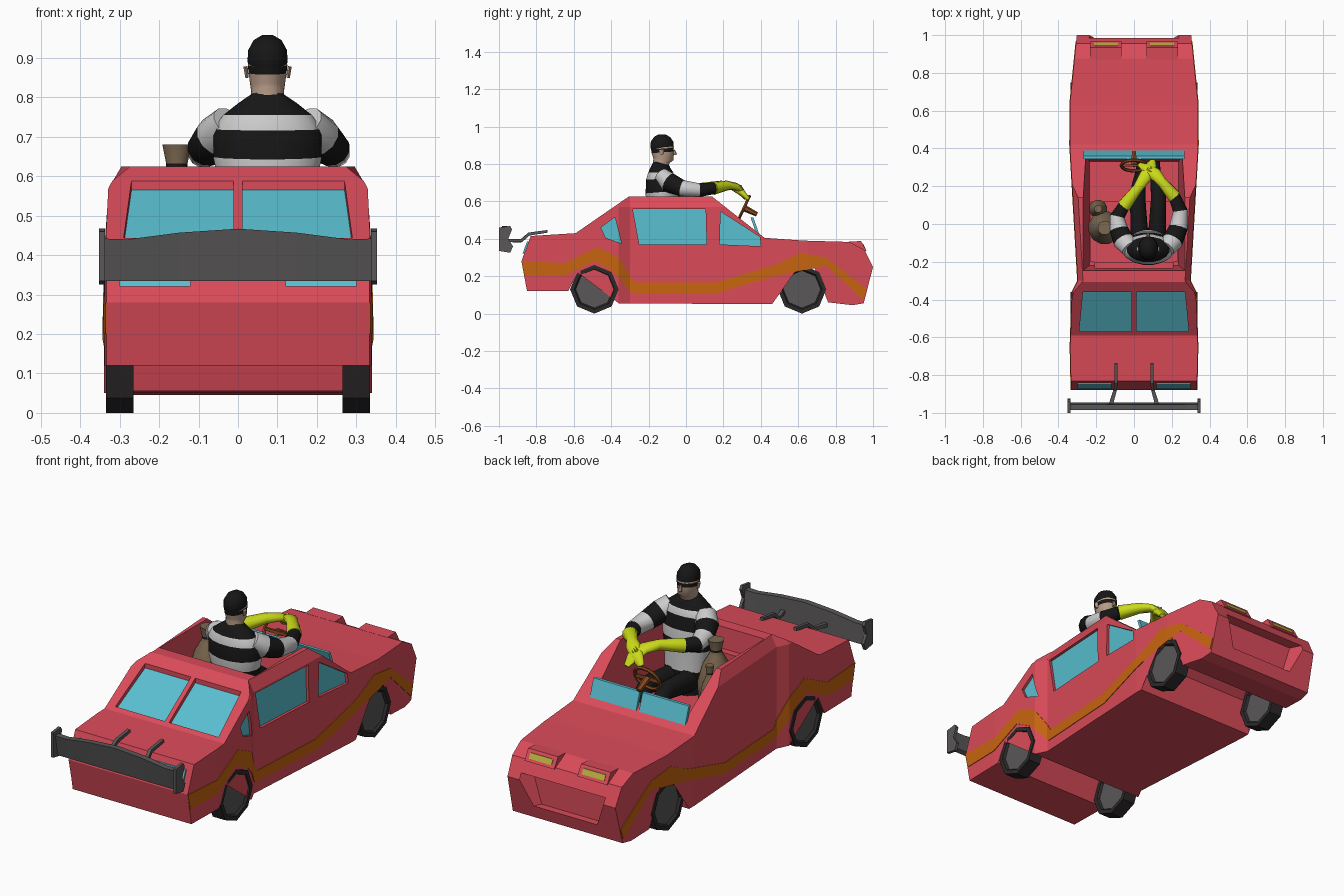
import bpy, bmesh, math
from mathutils import Vector, Matrix

if "Cube" in bpy.data.objects:
    bpy.data.objects.remove(bpy.data.objects["Cube"])

def material(name, rgb):
    m = bpy.data.materials.new(name)
    m.diffuse_color = (*rgb, 1)
    m.use_nodes = True
    m.node_tree.nodes["Principled BSDF"].inputs["Base Color"].default_value = m.diffuse_color
    return m

RED = material("red_paint", (.70, .07, .10))
BLUE = material("blue_glass", (.10, .52, .63))
ORANGE = material("orange_stripe", (.58, .13, .005))
GREY = material("dark_grey", (.10, .095, .095))
TYRE = material("tyre", (.025, .022, .022))
BLACK = material("black_cloth", (.008, .008, .008))
WHITE = material("white_cloth", (.62, .62, .62))
SKIN = material("skin", (.48, .33, .25))
GLOVE = material("yellow_glove", (.60, .70, .01))
SACK = material("sack_cloth", (.20, .14, .08))
WOOD = material("wheel_brown", (.25, .07, .015))
LAMP = material("lamp_yellow", (.50, .42, .05))

def add(name, bm, *mats, smooth=False):
    bmesh.ops.recalc_face_normals(bm, faces=bm.faces[:])
    me = bpy.data.meshes.new(name)
    bm.to_mesh(me)
    bm.free()
    for m in mats:
        me.materials.append(m)
    ob = bpy.data.objects.new(name, me)
    bpy.context.collection.objects.link(ob)
    if smooth:
        bpy.ops.object.select_all(action='DESELECT')
        ob.select_set(True)
        bpy.context.view_layer.objects.active = ob
        bpy.ops.object.shade_smooth_by_angle(angle=math.radians(50))
    return ob

def bridge(rings):
    """Mesh from equal closed rings of points, capped at both ends."""
    bm = bmesh.new()
    vs = [[bm.verts.new(p) for p in r] for r in rings]
    n = len(vs[0])
    for k, (a, b) in enumerate(zip(vs, vs[1:])):
        for i in range(n):
            bm.faces.new((a[i], a[(i+1) % n], b[(i+1) % n], b[i])).material_index = k
    bm.faces.new(vs[0])
    bm.faces.new(vs[-1]).material_index = len(vs) - 2
    return bm

def prism(pts, x0, x1):
    return bridge([[(x, y, z) for y, z in pts] for x in (x0, x1)])

def loft(name, rings, bands, n=12, smooth=True):
    """Elliptical tube: rings of (centre, rx, ry), one material per band."""
    c = [Vector(r[0]) for r in rings]
    out = []
    for i, (_, rx, ry) in enumerate(rings):
        d = (c[min(i+1, len(c)-1)] - c[max(i-1, 0)]).normalized()
        s = (Vector((1, 0, 0)) - d * d.x).normalized()
        t = d.cross(s)
        out.append([c[i] + s*rx*math.cos(a) + t*ry*math.sin(a)
                    for a in (2*math.pi*(k+.5)/n for k in range(n))])
    bm = bridge(out)
    mats = list(dict.fromkeys(bands))
    for f in bm.faces:
        f.material_index = mats.index(bands[min(f.material_index, len(bands)-1)])
    return add(name, bm, *mats, smooth=smooth)

def box(name, x, y, z, mat):
    return add(name, prism([(y[0], z[0]), (y[1], z[0]), (y[1], z[1]), (y[0], z[1])], *x), mat)

def cut(ob, cutter):
    mod = ob.modifiers.new("cut", 'BOOLEAN')
    mod.operation, mod.solver, mod.object = 'DIFFERENCE', 'EXACT', cutter
    bpy.context.view_layer.objects.active = ob
    bpy.ops.object.modifier_apply(modifier=mod.name)
    bpy.data.objects.remove(cutter)

# Half width of the body along its length, pinched behind the doors
PLAN = [(-1, .325), (-.88, .333), (-.65, .338), (-.36, .328), (-.30, .298),
        (.42, .34), (.65, .338), (1.0, .303)]

def width(y, z):
    w = PLAN[0][1] if y < -1 else PLAN[-1][1]
    for (a, wa), (b, wb) in zip(PLAN, PLAN[1:]):
        if a <= y <= b:
            w = wa + (wb - wa) * (y - a) / (b - a)
    return w - .028 * max(0, (z - .57) / .055)

def bend(bm, fn):
    bmesh.ops.triangulate(bm, faces=bm.faces[:])
    for co, no in [((0, y, 0), (0, 1, 0)) for y, _ in PLAN[1:-1]] + [((0, 0, .57), (0, 0, 1))]:
        bmesh.ops.bisect_plane(bm, geom=bm.verts[:]+bm.edges[:]+bm.faces[:],
                               plane_co=co, plane_no=no, dist=1e-5)
    for v in bm.verts:
        v.co.x = fn(v.co.x, width(v.co.y, v.co.z))
    return bm

def side_solid(name, pts, s, inner, outer, mat):
    bm = bend(prism(pts, 0, 1), lambda x, w: s * (w + inner + (outer - inner) * x))
    return add(name, bm, mat)

# Body shell from its side profile, with both wheel arches
profile = [(-.85, .12), (-.63, .12), (-.58, .22), (-.49, .272), (-.41, .225), (-.36, .055),
           (.46, .05), (.50, .2), (.56, .25), (.62, .275), (.71, .25), (.75, .19), (.76, .06),
           (.89, .045), (.95, .055), (1.0, .25), (.955, .34), (.875, .383), (.63, .39),
           (.42, .405), (.14, .625), (-.307, .625), (-.59, .43), (-.83, .415), (-.88, .28)]
body = add("car_body", bend(prism(profile, -1, 1), lambda x, w: x * w), RED)

# Open cabin, tapering to the floor
cut(body, add("cabin_cutter", bridge([
    [(-a, b, z), (a, b, z), (a, c, z), (-a, c, z)]
    for a, b, c, z in ((.235, -.22, .33, .2), (.275, -.25, .375, .7))]), RED))
# Nose recess
cut(body, add("nose_cutter", bridge([
    [(-a, y, .12), (a, y, .12), (a + .05, y, .28), (-a - .05, y, .28)]
    for a, y in ((.16, .93), (.22, 1.05))]), RED))

# Recessed side windows and wavy side stripe
windows = {"door_window": [(-.285, .56), (.105, .56), (.11, .37), (-.25, .37)],
           "front_quarter_window": [(.185, .545), (.395, .41), (.40, .36), (.18, .37)],
           "rear_quarter_window": [(-.455, .46), (-.38, .515), (-.345, .375), (-.43, .405)]}
stripe = [(-.88, .28), (-.65, .27), (-.475, .355), (-.36, .30), (-.275, .165), (.155, .165),
          (.475, .26), (.61, .325), (.75, .30), (.965, .13), (.948, .075), (.75, .255),
          (.61, .293), (.475, .2), (.165, .11), (-.29, .11), (-.39, .225), (-.49, .28),
          (-.655, .2), (-.862, .2)]
for s, side in ((1, "right"), (-1, "left")):
    for name, pts in windows.items():
        cut(body, side_solid("window_cutter", pts, s, -.02, .06, RED))
        side_solid(f"{name}_{side}", pts, s, -.03, -.014, BLUE)
    side_solid(f"side_stripe_{side}", stripe, s, -.006, .003, ORANGE)

    # Rear window half, sunk in the sloping back
    def slab(lo, hi):
        return bridge([[(s*.012, -.36, .585+h), (s*.27, -.36, .585+h),
                        (s*.29, -.57, .444+h), (s*.012, -.57, .444+h)] for h in (lo, hi)])
    cut(body, add("rear_cutter", slab(-.025, .06), RED))
    add(f"rear_window_{side}", slab(-.04, -.02), BLUE)

    # Windscreen half, tail lamp, headlamp pod
    add(f"windscreen_{side}", prism([(.385, .40), (.40, .40), (.36, .515), (.345, .515)],
                                    s*.008, s*.268), BLUE)
    add(f"tail_lamp_{side}", prism([(-.85, .385), (-.874, .32), (-.85, .32), (-.83, .385)],
                                   s*.12, s*.30), BLUE)
    add(f"headlamp_pod_{side}", prism([(.87, .384), (.935, .388), (.965, .335), (.90, .31)],
                                      s*.065, s*.232), RED)
    add(f"headlamp_{side}", prism([(.93, .374), (.946, .374), (.960, .349), (.94, .349)],
                                  s*.085, s*.212), LAMP)

    # Spoiler strut and end plate
    loft(f"spoiler_strut_{side}", [((s*.095, -.74, .44), .012, .01), ((s*.095, -.84, .425), .012, .012),
         ((s*.10, -.88, .39), .012, .012), ((s*.125, -.965, .39), .016, .012)], [GREY]*3, 4, False)
    add(f"spoiler_end_{side}", prism([(-1, .335), (-.94, .325), (-.925, .36), (-.95, .40),
                                      (-.93, .45), (-.94, .468), (-1, .46)], s*.337, s*.352), GREY)

    # Octagonal wheels with sunken hubs
    for y, end in ((.62, "front"), (-.49, "rear")):
        bm = bmesh.new()
        bmesh.ops.create_cone(bm, cap_ends=True, segments=8, radius1=.13, radius2=.13, depth=.07,
                              matrix=Matrix.Translation((s*.3, y, .13)) @ Matrix.Rotation(math.pi/2, 4, 'Y'))
        caps = [f for f in bm.faces if len(f.verts) == 8]
        bmesh.ops.inset_individual(bm, faces=caps, thickness=.022)
        bmesh.ops.inset_individual(bm, faces=caps, thickness=.008, depth=-.012)
        for f in caps:
            f.material_index = 1
        add(f"{end}_wheel_{side}", bm, TYRE, GREY)

# Spoiler blade with arched top edge
blade = [(-.34, .442), (-.28, .44), (-.15, .457), (0, .467), (.15, .457), (.28, .44), (.34, .442)]
add("spoiler_blade", bridge([[(x, -.965, .335), (x, -.945, .345), (x, -.955, z), (x, -.985, z)]
                             for x, z in blade]), GREY)

# Seats and steering wheel
box("seat_bench", (-.23, .23), (-.2, .12), (.19, .34), RED)
box("seat_back", (-.21, .21), (-.235, -.2), (.3, .52), RED)
tilt = Matrix.Translation((.0, .31, .565)) @ Matrix.Rotation(math.radians(65), 4, 'X')
ring = bridge([[tilt @ Vector(((.068 + .009*math.cos(b))*math.cos(a), (.068 + .009*math.cos(b))*math.sin(a),
               .009*math.sin(b))) for b in (k*math.pi/3 for k in range(6))]
               for a in (k*math.pi/8 for k in range(17))])
for f in ring.faces:
    f.material_index = 0
add("steering_wheel", ring, WOOD, smooth=True)
loft("steering_column", [((0, .31, .565), .018, .018), ((0, .38, .53), .012, .012)], [WOOD], 6)
box("steering_spoke", (-.065, .065), (.304, .314), (.557, .573), WOOD)

# Driver: striped torso, head with mask and cap
X = .075
loft("driver_torso", [((X, y, z), rx, ry) for z, y, rx, ry in (
    (.33, -.10, .10, .08), (.45, -.11, .11, .08), (.55, -.12, .12, .085), (.60, -.125, .13, .09),
    (.65, -.13, .14, .088), (.72, -.135, .14, .08), (.755, -.135, .115, .068),
    (.785, -.135, .075, .052), (.803, -.13, .046, .044))],
    [BLACK, WHITE, BLACK, WHITE, BLACK, WHITE, BLACK, BLACK], 16)
loft("driver_head", [((X, y, z), rx, ry) for z, y, rx, ry in (
    (.78, -.135, .045, .045), (.815, -.132, .042, .045), (.828, -.122, .044, .056),
    (.862, -.125, .049, .06), (.882, -.126, .051, .062), (.888, -.127, .05, .061),
    (.891, -.128, .052, .064), (.92, -.128, .05, .061), (.945, -.127, .036, .043),
    (.958, -.127, .014, .018))],
    [SKIN, SKIN, SKIN, BLACK, SKIN, BLACK, BLACK, BLACK, BLACK], 16)
loft("driver_nose", [((X, -.065, .875), .006, .006), ((X, -.058, .848), .01, .012)], [SKIN], 6)
for s in (-1, 1):
    loft("driver_ear", [((X+s*.052, -.13, .85), .005, .008), ((X+s*.056, -.132, .878), .006, .013)], [SKIN], 6)
    # Legs and shoes
    loft("driver_leg", [((X+s*.045, -.1, .40), .05, .06), ((X+s*.055, .13, .43), .042, .045),
                        ((X+s*.05, .2, .38), .038, .04), ((X+s*.04, .27, .24), .028, .03)], [BLACK]*3)
    loft("driver_shoe", [((X+s*.04, .24, .225), .028, .025), ((X+s*.04, .33, .225), .025, .02)], [BLACK], 8)

# Arms and gloves, both hands reaching the wheel
arms = [("left", [(-.02, -.13, .735), (-.055, -.09, .70), (-.08, -.03, .67), (-.088, .04, .66), (-.05, .10, .665)],
         [(-.053, .095, .665), (.02, .19, .685), (.06, .25, .68), (.09, .30, .645), (.10, .335, .61)]),
        ("right", [(.17, -.13, .735), (.205, -.09, .70), (.235, -.02, .67), (.245, .07, .66), (.212, .15, .67)],
         [(.214, .145, .67), (.15, .22, .685), (.11, .265, .68), (.07, .295, .655), (.03, .315, .62)])]
for side, arm, glove in arms:
    loft(f"driver_arm_{side}", list(zip(arm, (.05, .056, .05, .04, .032), (.045, .055, .045, .038, .032))),
         [WHITE, BLACK, WHITE, BLACK])
    loft(f"driver_glove_{side}", list(zip(glove, (.037, .027, .036, .034, .015), (.036, .026, .02, .018, .01))),
         [GLOVE]*4, 10)
    a, b = Vector(glove[2]), Vector(glove[3])
    loft(f"driver_thumb_{side}", [(a, .013, .013), (b + Vector((0, .0, .025)), .008, .008)], [GLOVE], 6)

# Tied sacks on the passenger seat
for name, x, y, k, h in (("large_sack", -.155, -.02, 1, 1), ("small_sack", -.19, .08, .55, .75)):
    loft(name, [((x, y, .34 + dz*h), r*k, r*k) for dz, r in (
        (0, .05), (.04, .083), (.13, .088), (.21, .066), (.265, .034), (.282, .028), (.292, .028), (.34, .038))],
        [SACK, SACK, SACK, SACK, SACK, BLACK, SACK], 12)
